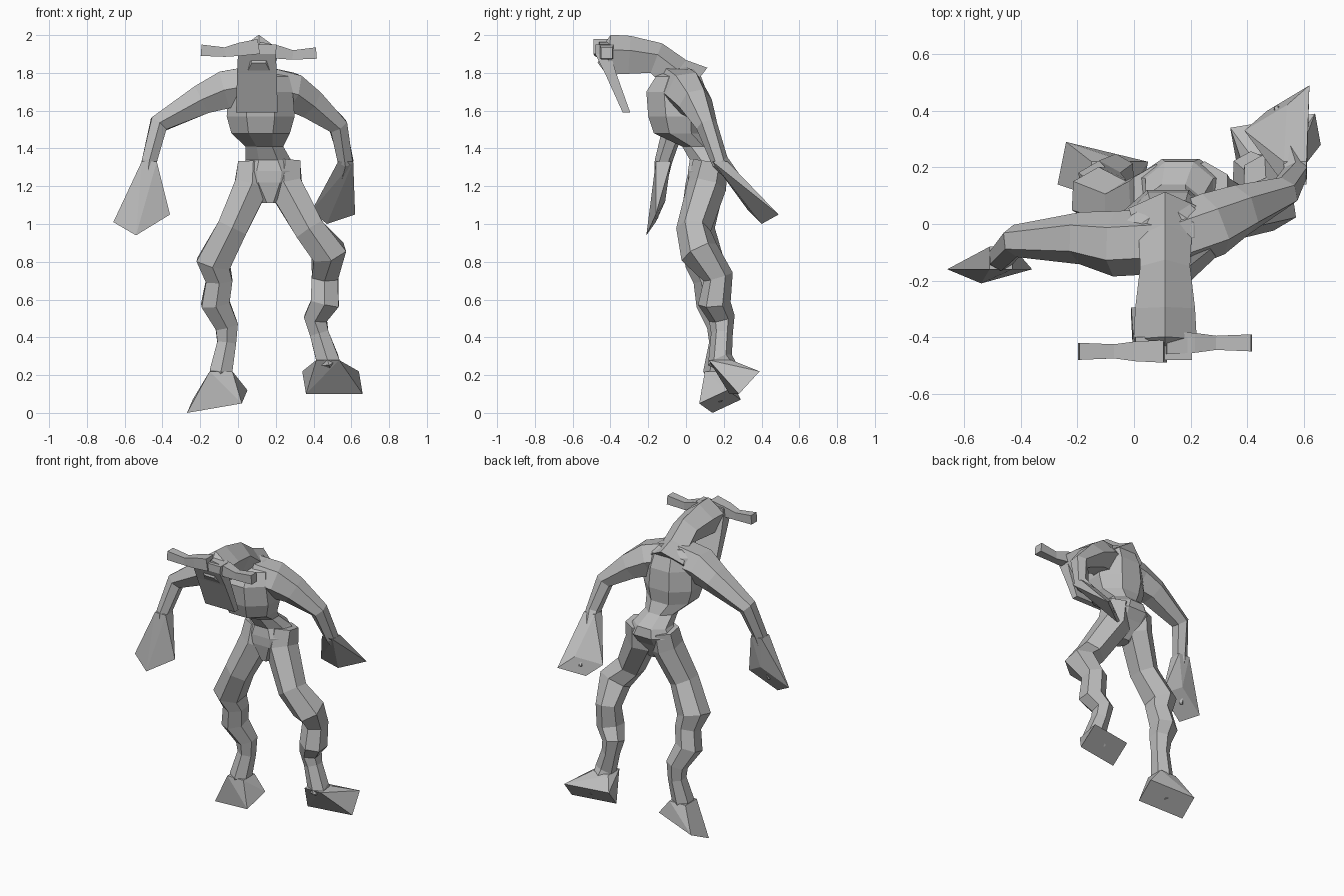
import bpy
import bmesh
from math import cos, pi, sin
from mathutils import Vector

if "Cube" in bpy.data.objects:
    bpy.data.objects.remove(bpy.data.objects["Cube"])

clay = bpy.data.materials.new("clay_grey")
clay.use_nodes = True
GREY = (.5, .5, .5, 1)
clay.diffuse_color = GREY
clay.node_tree.nodes["Principled BSDF"].inputs["Base Color"].default_value = GREY

X, Y = Vector((1, 0, 0)), Vector((0, 1, 0))


def finish(name, bm):
    """Turn the mesh into a flat-shaded object."""
    bmesh.ops.recalc_face_normals(bm, faces=bm.faces)
    mesh = bpy.data.meshes.new(name)
    bm.to_mesh(mesh)
    bm.free()
    mesh.materials.append(clay)
    part = bpy.data.objects.new(name, mesh)
    bpy.context.collection.objects.link(part)


def loft(name, sides, frames):
    """Skin regular polygons, each given as a centre and two half axes."""
    bm = bmesh.new()
    loops = []
    for centre, u, v in frames:
        angles = [(i + .5) * 2 * pi / sides for i in range(sides)]
        loops.append([bm.verts.new(centre + (u * cos(a) + v * sin(a)) / cos(pi / sides))
                      for a in angles])
    for lower, upper in zip(loops, loops[1:]):
        for i in range(sides):
            bm.faces.new((lower[i - 1], lower[i], upper[i], upper[i - 1]))
    bm.faces.new(loops[0])
    bm.faces.new(loops[-1])
    finish(name, bm)


def stack(name, sides, rows):
    """Level rings, one per row: x, y, z, half width, half depth."""
    loft(name, sides, [(Vector((x, y, z)), X * width, Y * depth)
                       for x, y, z, width, depth in rows])


def tube(name, sides, path, radii, reference=Y):
    """Tapered tube whose rings stand square to the path."""
    points = [Vector(p) for p in path]
    frames = []
    for i, (point, radius) in enumerate(zip(points, radii)):
        before, after = points[max(i - 1, 0)], points[min(i + 1, len(points) - 1)]
        along = (after - before).normalized()
        u = reference.cross(along).normalized()
        frames.append((point, u * radius, along.cross(u) * radius))
    loft(name, sides, frames)


def paw(name, joint, radius, centre, diagonal, other_diagonal):
    """Flared block from a joint to a four-cornered end."""
    bm = bmesh.new()
    spans = [(joint, X * radius + Y * radius), (joint, X * radius - Y * radius),
             (centre, diagonal), (centre, other_diagonal)]
    for middle, half in spans:
        for sign in (-1, 1):
            bm.verts.new(Vector(middle) + sign * Vector(half))
    bmesh.ops.convex_hull(bm, input=bm.verts[:])
    bmesh.ops.dissolve_limit(bm, angle_limit=.1, verts=bm.verts[:], edges=bm.edges[:])
    finish(name, bm)


def limb(name, end_name, radii, path, centre, *diagonals):
    """Tube that runs on into the middle of its hand or foot."""
    tube(name, 6, path + [centre], radii + [.01])
    paw(end_name, path[-1], radii[-1], centre, *diagonals)


# Pelvis, waist and chest
stack("torso", 8, [
    (.17, .08, 1.11, .04, .05), (.165, .1, 1.22, .14, .09),
    (.165, .12, 1.28, .16, .11), (.16, .12, 1.34, .12, .1),
    (.14, .06, 1.41, .1, .08), (.12, -.03, 1.48, .155, .14),
    (.12, -.04, 1.57, .18, .16), (.12, -.05, 1.7, .17, .16),
    (.12, -.04, 1.78, .15, .12), (.12, -.02, 1.82, .09, .06)])

# Neck and head, with a flat jaw and a ridged crown
CENTRE = .11
head = [(.03, 1.72), (-.06, 1.79), (-.16, 1.87), (-.3, 1.885), (-.41, 1.885), (-.45, 1.9)]
tube("neck_and_head", 5, [(CENTRE, y, z) for y, z in head],
     (.11, .08, .075, .09, .095, .05), X)

# Hanging snout
stack("snout", 4, [
    (.105, -.44, 1.95, .1, .04), (.1, -.44, 1.9, .1, .04),
    (.1, -.4, 1.8, .105, .03), (.1, -.315, 1.59, .11, .02)])

# Side horns
for side, name in ((-1, "right_horn"), (1, "left_horn")):
    lean = .015 * (side + 1)
    tube(name, 4, [(CENTRE + side * reach, lean - .45, z - lean / 2)
                   for reach, z in ((0, 1.94), (.1, 1.925), (.18, 1.91), (.305, 1.92))],
         (.04, .035, .025, .03))

# Arms, shoulder to wrist, each ending in a heavy hand
ARM_RADII = [.1, .1, .08, .05, .04]
limb("right_arm", "right_hand", ARM_RADII,
     [(.1, -.06, 1.74), (-.07, -.07, 1.71), (-.19, -.05, 1.66),
      (-.42, -.06, 1.53), (-.47, -.12, 1.33)],
     (-.51, -.16, 1.03), (.15, 0, .02), (.03, .05, .09))
limb("left_arm", "left_hand", ARM_RADII,
     [(.15, -.05, 1.73), (.28, 0, 1.7), (.38, .05, 1.64),
      (.53, .11, 1.52), (.57, .18, 1.33)],
     (.505, .41, 1.06), (.115, .08, -.01), (.035, .01, .06))

# Legs, hip to ankle, each ending in a broad tilted foot
LEG_RADII = [.08, .09, .08, .09, .07, .075, .06, .05, .06]
limb("right_leg", "right_foot", LEG_RADII,
     [(.08, .12, 1.32), (.07, .1, 1.2), (-.03, .06, .98), (-.13, .1, .79), (-.1, .12, .7),
      (-.12, .14, .58), (-.06, .18, .46), (-.06, .18, .37), (-.09, .16, .22)],
     (-.11, .18, .06), (.16, .04, .06), (.13, -.11, -.01))
limb("left_leg", "left_foot", LEG_RADII,
     [(.25, .13, 1.33), (.25, .11, 1.2), (.38, .04, .97), (.48, .07, .85), (.46, .17, .72),
      (.46, .15, .58), (.41, .19, .5), (.43, .19, .42), (.475, .18, .28)],
     (.5, .31, .16), (.14, .08, .06), (-.16, .03, .06))
